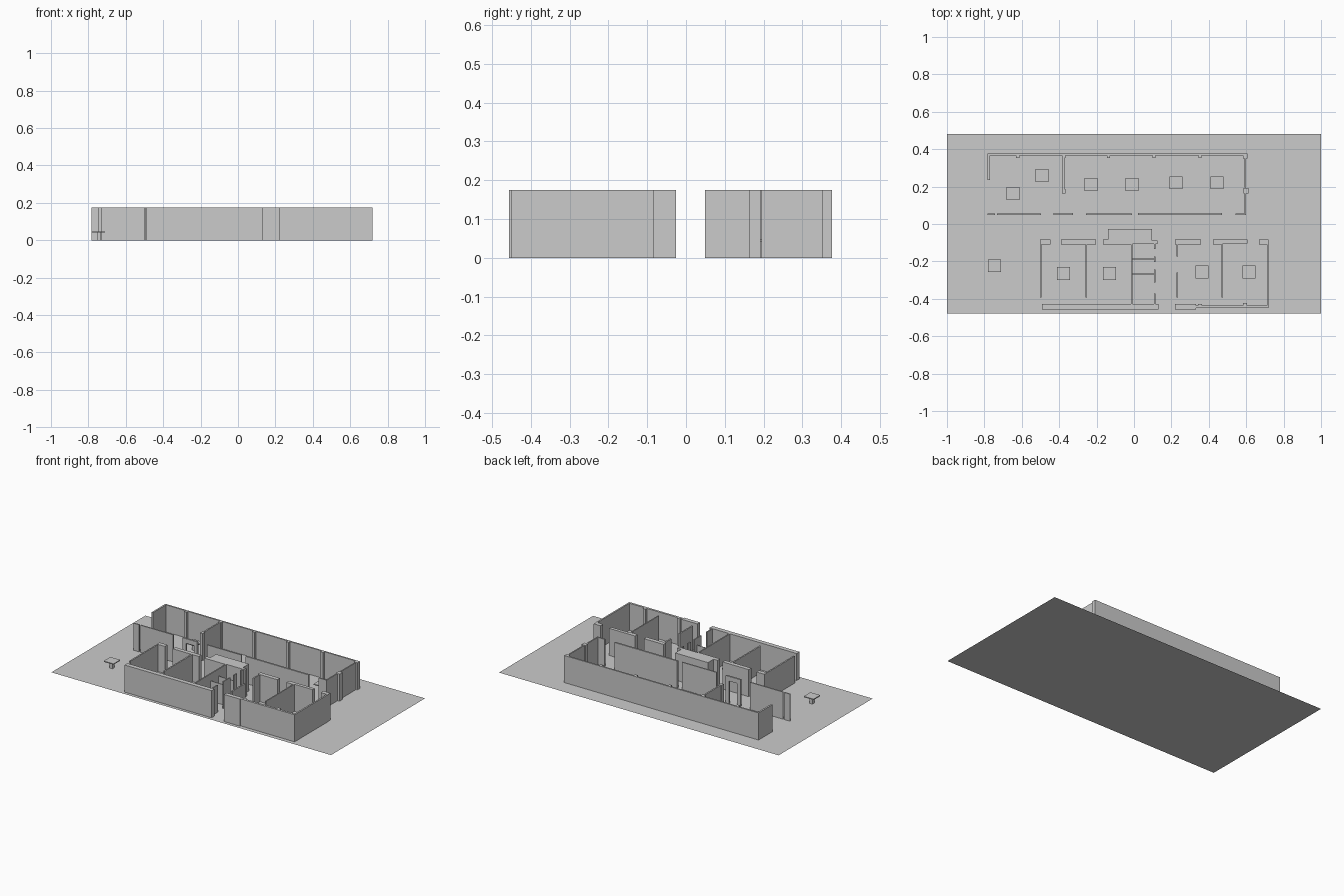
import bpy

if "Cube" in bpy.data.objects:
    bpy.data.objects.remove(bpy.data.objects["Cube"])

H = 0.175  # wall height


def box(name, x0, x1, y0, y1, z0=0.0, z1=H):
    v = [(x, y, z) for z in (z0, z1) for x, y in ((x0, y0), (x1, y0), (x1, y1), (x0, y1))]
    f = [(3, 2, 1, 0), (4, 5, 6, 7), (0, 1, 5, 4), (1, 2, 6, 5), (2, 3, 7, 6), (3, 0, 4, 7)]
    me = bpy.data.meshes.new(name)
    me.from_pydata(v, [], f)
    ob = bpy.data.objects.new(name, me)
    bpy.context.collection.objects.link(ob)
    return ob


def walls_along_x(name, y0, y1, spans, top=H):
    for a, b in spans:
        box(name, a, b, y0, y1, z1=top)


def walls_along_y(name, x0, x1, spans, top=H):
    for a, b in spans:
        box(name, x0, x1, a, b, z1=top)


# floor sheet
me = bpy.data.meshes.new("floor")
me.from_pydata([(-1, -.478, 0), (1, -.478, 0), (1, .482, 0), (-1, .482, 0)], [], [(0, 1, 2, 3)])
bpy.context.collection.objects.link(bpy.data.objects.new("floor", me))

# rear wing: outer walls
box("rear_outer_wall", -.782, .605, .366, .376)
box("rear_left_wall", -.782, -.771, .234, .366)
walls_along_y("rear_right_wall", .591, .599, [(.195, .35), (.05, .165)])
box("rear_right_corner_pillar", .583, .608, .350, .376)
box("rear_right_pillar", .585, .613, .163, .192)
for x in (-.622, -.136, .107, .353):
    box("rear_wall_pillar", x - .009, x + .009, .352, .368)

# rear wing: room divider
box("rear_divider_pillar", -.386, -.367, .352, .368)
box("rear_divider", -.381, -.372, .185, .366)
box("rear_divider_end_pillar", -.385, -.367, .163, .188)

# rear wing: corridor walls
walls_along_x("rear_corridor_wall", .049, .057,
              [(-.782, -.742), (-.733, -.498), (-.257, -.011), (.543, .599)])
box("rear_corridor_long_wall", .021, .471, .049, .060)

# door frame in the corridor wall
for a, b in ((-.43, -.405), (-.35, -.326)):
    box("door_frame_post", a, b, .049, .060, z1=.145)
box("door_frame_lintel", -.43, -.326, .049, .060, .145, H)

# front wing: corridor walls
walls_along_x("front_corridor_wall", -.11, -.083,
              [(-.503, -.446), (-.390, -.203), (-.166, -.010), (.219, .359), (.669, .718)])
box("front_corridor_wall", .423, .471, -.11, -.083)
box("front_corridor_wall", .471, .607, -.104, -.083)
box("counter_back_wall", -.123, .126, -.106, -.088)
box("central_block", -.139, .096, -.09, -.026)

# front wing: cross walls
walls_along_y("front_left_wall", -.503, -.494, [(-.393, -.11)])
walls_along_y("front_divider", -.259, -.250, [(-.393, -.11)])
walls_along_y("washroom_wall", -.016, -.008, [(-.43, -.10)])
walls_along_y("washroom_door_wall", .108, .115,
              [(-.133, -.095), (-.203, -.173), (-.313, -.243), (-.43, -.371)])
walls_along_y("hall_wall", .226, .235, [(-.393, -.260), (-.173, -.11)])
walls_along_y("front_right_divider", .469, .476, [(-.393, -.10)])
walls_along_y("front_right_wall", .710, .720, [(-.44, -.11)])
for y in (-.187, -.267):
    box("stall_partition", -.009, .110, y - .002, y + .002, z1=.13)

# front wing: outer walls
box("front_outer_wall", -.492, .130, -.456, -.427)
box("front_right_outer_wall", .219, .332, -.456, -.429)
box("front_right_outer_wall", .332, .720, -.450, -.436)
for x, y in ((.353, -.428), (.594, -.422)):
    box("front_wall_pillar", x - .01, x + .01, -.44, y)

# pedestal tables
tables = [(-.492, .259), (-.647, .163), (-.230, .211), (-.011, .211), (.225, .221), (.444, .221),
          (-.745, -.223), (-.377, -.265), (-.130, -.265), (.363, -.257), (.615, -.257)]
for x, y in tables:
    box("table_top", x - .035, x + .035, y - .034, y + .034, .042, .048)
    box("table_pedestal", x - .010, x + .010, y - .010, y + .010, 0, .042)
